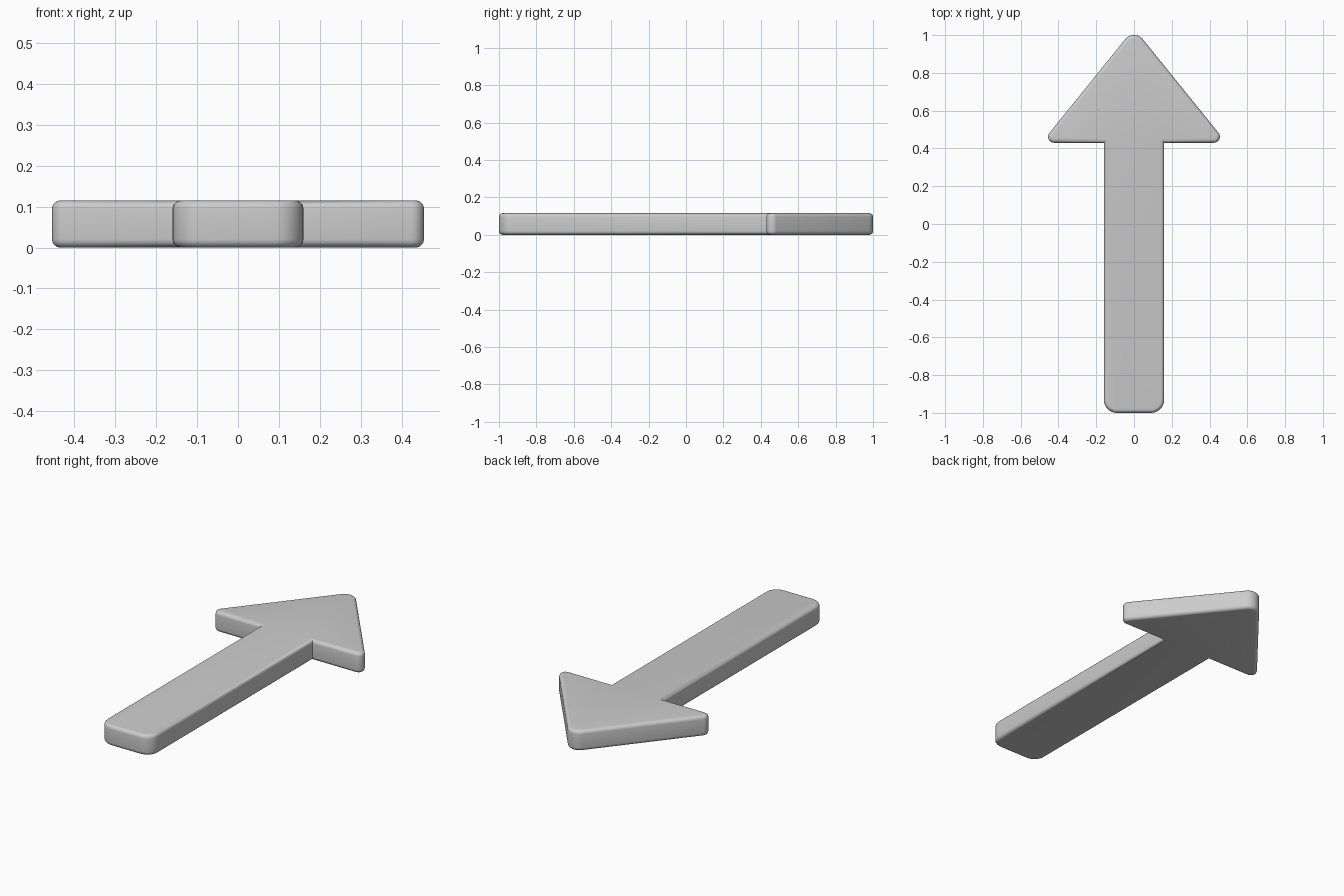
import bpy, bmesh, math
from mathutils import Vector

cube = bpy.data.objects.get("Cube")
if cube:
    bpy.data.objects.remove(cube, do_unlink=True)

HEIGHT = 0.115
EDGE = 0.02

grey = bpy.data.materials.new("light grey")
grey.use_nodes = True
grey.diffuse_color = (0.6, 0.6, 0.6, 1)
grey.node_tree.nodes["Principled BSDF"].inputs["Base Color"].default_value = (0.6, 0.6, 0.6, 1)


def fillet(before, corner, after, radius, steps=8):
    """Points of an arc that rounds one corner of an outline."""
    if radius == 0:
        return [corner]
    a = (before - corner).normalized()
    b = (after - corner).normalized()
    half = a.angle(b) / 2
    centre = corner + (a + b).normalized() * radius / math.sin(half)
    start = corner + a * radius / math.tan(half) - centre
    end = corner + b * radius / math.tan(half) - centre
    sweep = math.pi - 2 * half
    return [centre + (start * math.sin(sweep * (1 - i / steps))
                      + end * math.sin(sweep * i / steps)) / math.sin(sweep)
            for i in range(steps + 1)]


# Outline: right half with corner radii, mirrored around the tip
half = [(0.16, -1, 0.07), (0.16, 0.43, 0), (0.49, 0.43, 0.032)]
corners = half + [(0, 1.036, 0.06)] + [(-x, y, r) for x, y, r in reversed(half)]
points = [Vector((x, y, 0)) for x, y, r in corners]
outline = []
for i, (x, y, r) in enumerate(corners):
    outline += fillet(points[i - 1], points[i], points[(i + 1) % len(points)], r)

# Extrude the arrow and round its top and bottom rims
bm = bmesh.new()
base = bm.faces.new([bm.verts.new(p) for p in outline])
top = bmesh.ops.extrude_face_region(bm, geom=[base], use_keep_orig=True)["geom"]
bmesh.ops.translate(bm, vec=(0, 0, HEIGHT),
                    verts=[v for v in top if isinstance(v, bmesh.types.BMVert)])
bmesh.ops.recalc_face_normals(bm, faces=bm.faces)
rims = [e for e in bm.edges if abs(e.verts[0].co.z - e.verts[1].co.z) < EDGE]
bmesh.ops.bevel(bm, geom=rims, offset=EDGE, offset_type='OFFSET', segments=5,
                profile=0.5, affect='EDGES', clamp_overlap=False)

mesh = bpy.data.meshes.new("arrow")
bm.to_mesh(mesh)
bm.free()
mesh.materials.append(grey)
arrow = bpy.data.objects.new("arrow", mesh)
bpy.context.collection.objects.link(arrow)

# Smooth shading that keeps the inner corners crisp
bpy.context.view_layer.objects.active = arrow
arrow.select_set(True)
bpy.ops.object.shade_smooth_by_angle(angle=math.radians(40))
